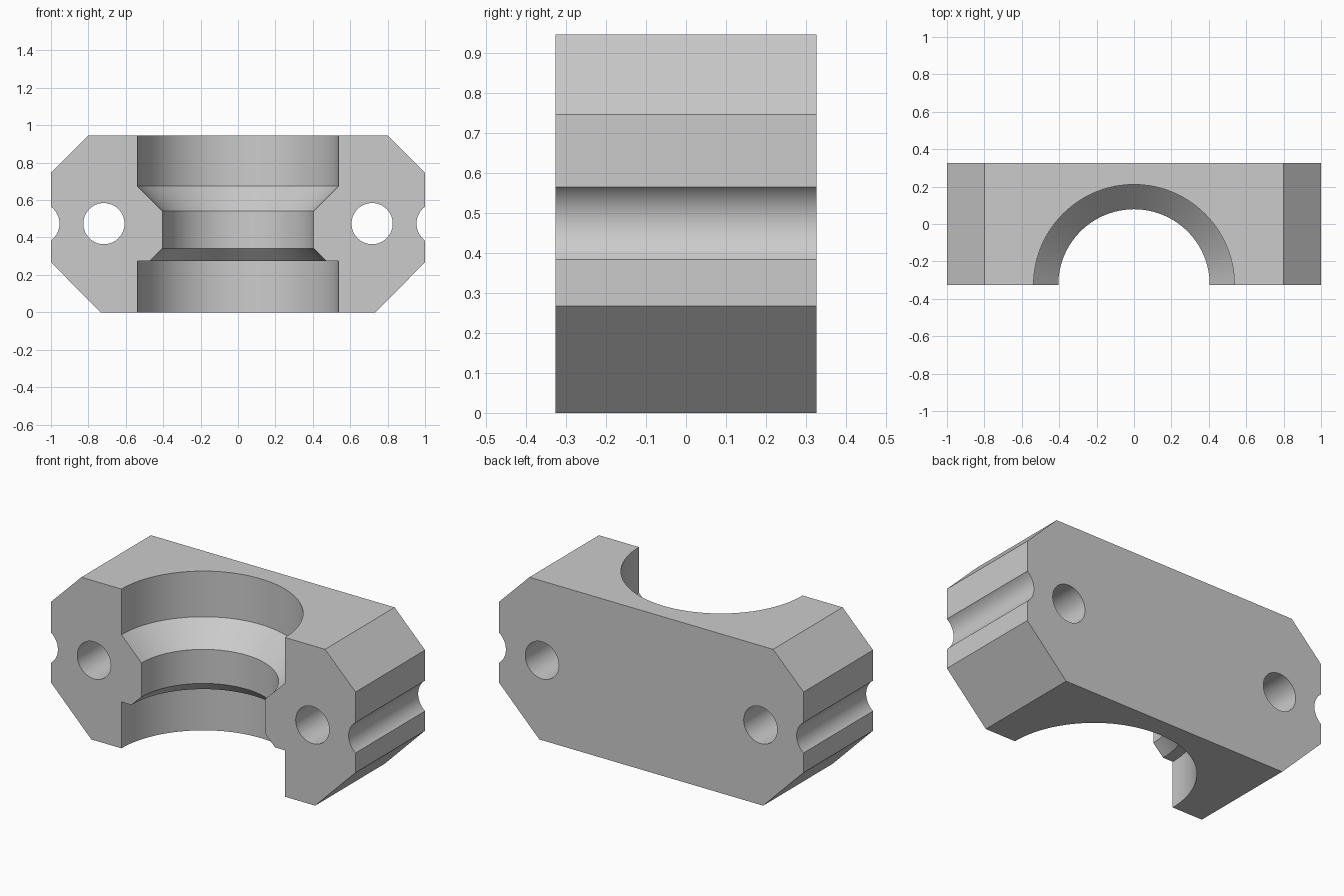
import bpy
import bmesh
from math import cos, sin, tau

cube = bpy.data.objects.get("Cube")
if cube:
    bpy.data.objects.remove(cube, do_unlink=True)

HEIGHT = 0.945
HALF_DEPTH = 0.326
HOLE_Z = 0.474

grey = bpy.data.materials.new("plain grey")
grey.use_nodes = True
colour = (0.6, 0.6, 0.6, 1)
grey.diffuse_color = colour
grey.node_tree.nodes["Principled BSDF"].inputs["Base Color"].default_value = colour


def finish(name, bm):
    bmesh.ops.recalc_face_normals(bm, faces=bm.faces)
    mesh = bpy.data.meshes.new(name)
    bm.to_mesh(mesh)
    bm.free()
    mesh.materials.append(grey)
    obj = bpy.data.objects.new(name, mesh)
    bpy.context.collection.objects.link(obj)
    return obj


def prism(name, outline, half_depth):
    """Extrude an x-z outline along y."""
    bm = bmesh.new()
    face = bm.faces.new([bm.verts.new((x, -half_depth, z)) for x, z in outline])
    new = bmesh.ops.extrude_face_region(bm, geom=[face])["geom"]
    verts = [v for v in new if isinstance(v, bmesh.types.BMVert)]
    bmesh.ops.translate(bm, vec=(0, 2 * half_depth, 0), verts=verts)
    return finish(name, bm)


def lathe(name, profile, centre_y, steps=96):
    """Revolve a radius-height profile about a vertical axis, with end caps."""
    bm = bmesh.new()
    rings = []
    for r, z in profile:
        rings.append([bm.verts.new((r * cos(tau * i / steps),
                                    centre_y + r * sin(tau * i / steps), z))
                      for i in range(steps)])
    for a, b in zip(rings, rings[1:]):
        for i in range(steps):
            j = (i + 1) % steps
            bm.faces.new((a[i], a[j], b[j], b[i]))
    bm.faces.new(rings[0])
    bm.faces.new(rings[-1])
    return finish(name, bm)


def rod(name, x, radius, steps=64):
    """Round cutter running front to back."""
    outline = [(x + radius * cos(tau * i / steps), HOLE_Z + radius * sin(tau * i / steps))
               for i in range(steps)]
    return prism(name, outline, HALF_DEPTH + 0.1)


# Clamp body with chamfered corners
half = [(0.735, 0), (1, 0.267), (1, 0.745), (0.8, HEIGHT)]
body = prism("clamp_body", half + [(-x, z) for x, z in reversed(half)], HALF_DEPTH)

# Stepped half-round bore opening to the front
cutters = [lathe("bore_cutter", [
    (0.537, -0.1), (0.537, 0.275), (0.472, 0.275), (0.405, 0.34),
    (0.405, 0.542), (0.537, 0.674), (0.537, HEIGHT + 0.1)], -HALF_DEPTH)]

# Bolt holes and shallow end grooves
for side, sign in (("left", 1), ("right", -1)):
    cutters.append(rod(side + "_bolt_hole_cutter", sign * 0.717, 0.11))
    cutters.append(rod(side + "_groove_cutter", sign * 1.067, 0.1125))

bpy.ops.object.select_all(action="DESELECT")
bpy.context.view_layer.objects.active = body
body.select_set(True)
for cutter in cutters:
    cutter.hide_render = True
    mod = body.modifiers.new(cutter.name, "BOOLEAN")
    mod.operation = "DIFFERENCE"
    mod.solver = "EXACT"
    mod.object = cutter
    bpy.ops.object.modifier_apply(modifier=mod.name)
    bpy.data.objects.remove(cutter, do_unlink=True)

bpy.ops.object.shade_smooth_by_angle(angle=0.4)
